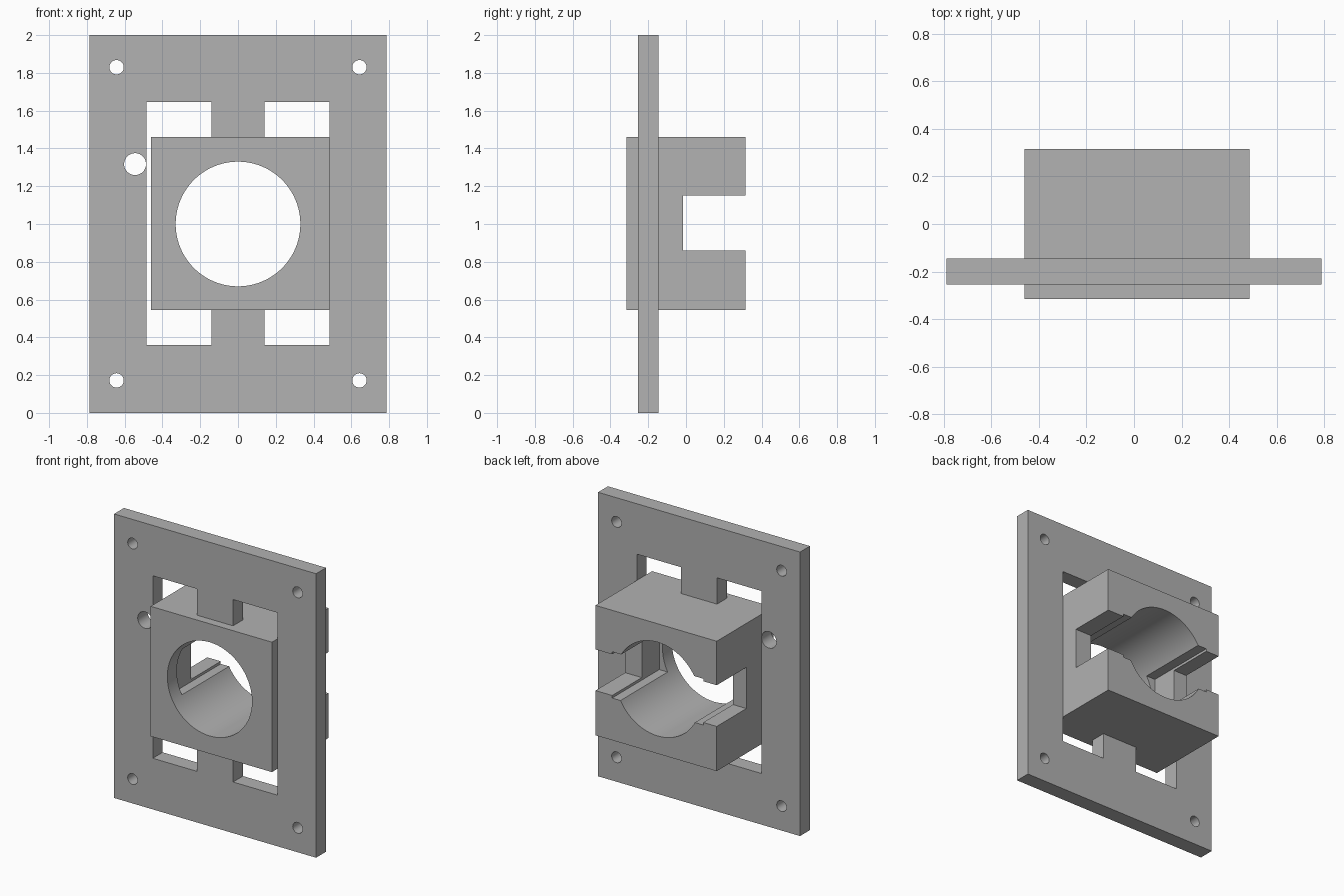
import bpy
from math import pi

cube = bpy.data.objects.get("Cube")
if cube:
    bpy.data.objects.remove(cube, do_unlink=True)

grey = bpy.data.materials.new("plain_grey")
grey.use_nodes = True
COLOUR = (0.445, 0.445, 0.445, 1)
grey.diffuse_color = COLOUR
grey.node_tree.nodes["Principled BSDF"].inputs["Base Color"].default_value = COLOUR


def box(name, x, y, z):
    """Box from (min, max) pairs, with its transform baked in."""
    bpy.ops.mesh.primitive_cube_add(size=1)
    ob = bpy.context.object
    ob.name = name
    ob.data.materials.append(grey)
    for v in ob.data.vertices:
        v.co = [a + (b - a) * (c + 0.5) for (a, b), c in zip((x, y, z), v.co)]
    return ob


def bore(name, x, z, radius, sides):
    """Round cutter running front to back."""
    bpy.ops.mesh.primitive_cylinder_add(vertices=sides, radius=radius, depth=2,
                                        location=(x, 0, z), rotation=(pi / 2, 0, 0))
    ob = bpy.context.object
    ob.name = name
    ob.data.materials.append(grey)
    return ob


def combine(target, tool, operation):
    """Apply a boolean and remove the tool."""
    mod = target.modifiers.new("boolean", 'BOOLEAN')
    mod.object, mod.operation, mod.solver = tool, operation, 'EXACT'
    tool.hide_render = True
    bpy.context.view_layer.update()
    bpy.ops.object.select_all(action='DESELECT')
    bpy.context.view_layer.objects.active = target
    target.select_set(True)
    bpy.ops.object.modifier_apply(modifier=mod.name)
    bpy.data.objects.remove(tool, do_unlink=True)


PLATE_Y = (-0.255, -0.145)

# Mounting plate with its large opening
plate = box("mounting_plate", (-0.787, 0.787), PLATE_Y, (0, 2))
combine(plate, box("opening", (-0.485, 0.485), (-1, 1), (0.36, 1.645)), 'DIFFERENCE')

# Screw holes in the corners and one larger side hole
for x in (-0.643, 0.643):
    for z in (0.172, 1.83):
        combine(plate, bore("screw_hole", x, z, 0.038, 48), 'DIFFERENCE')
combine(plate, bore("side_hole", -0.545, 1.317, 0.058, 48), 'DIFFERENCE')

# Block held in the opening by an upper and a lower tab
block = box("bore_block", (-0.46, 0.485), (-0.315, 0.315), (0.545, 1.46))
for z in ((0.3, 0.6), (1.4, 1.7)):
    combine(plate, box("tab", (-0.14, 0.14), PLATE_Y, z), 'UNION')

# Main bore, rear cross slot and the deeper, slightly taller inner pocket
combine(block, bore("main_bore", 0, 1, 0.33, 128), 'DIFFERENCE')
combine(block, box("rear_slot", (-1, 1), (-0.015, 1), (0.86, 1.15)), 'DIFFERENCE')
combine(block, box("inner_pocket", (-0.355, 0.355), (-0.21, 1), (0.842, 1.168)), 'DIFFERENCE')

# One solid bracket
combine(plate, block, 'UNION')
plate.name = "mounting_bracket"
bpy.context.view_layer.objects.active = plate
plate.select_set(True)
bpy.ops.object.shade_smooth_by_angle(angle=pi / 6)
